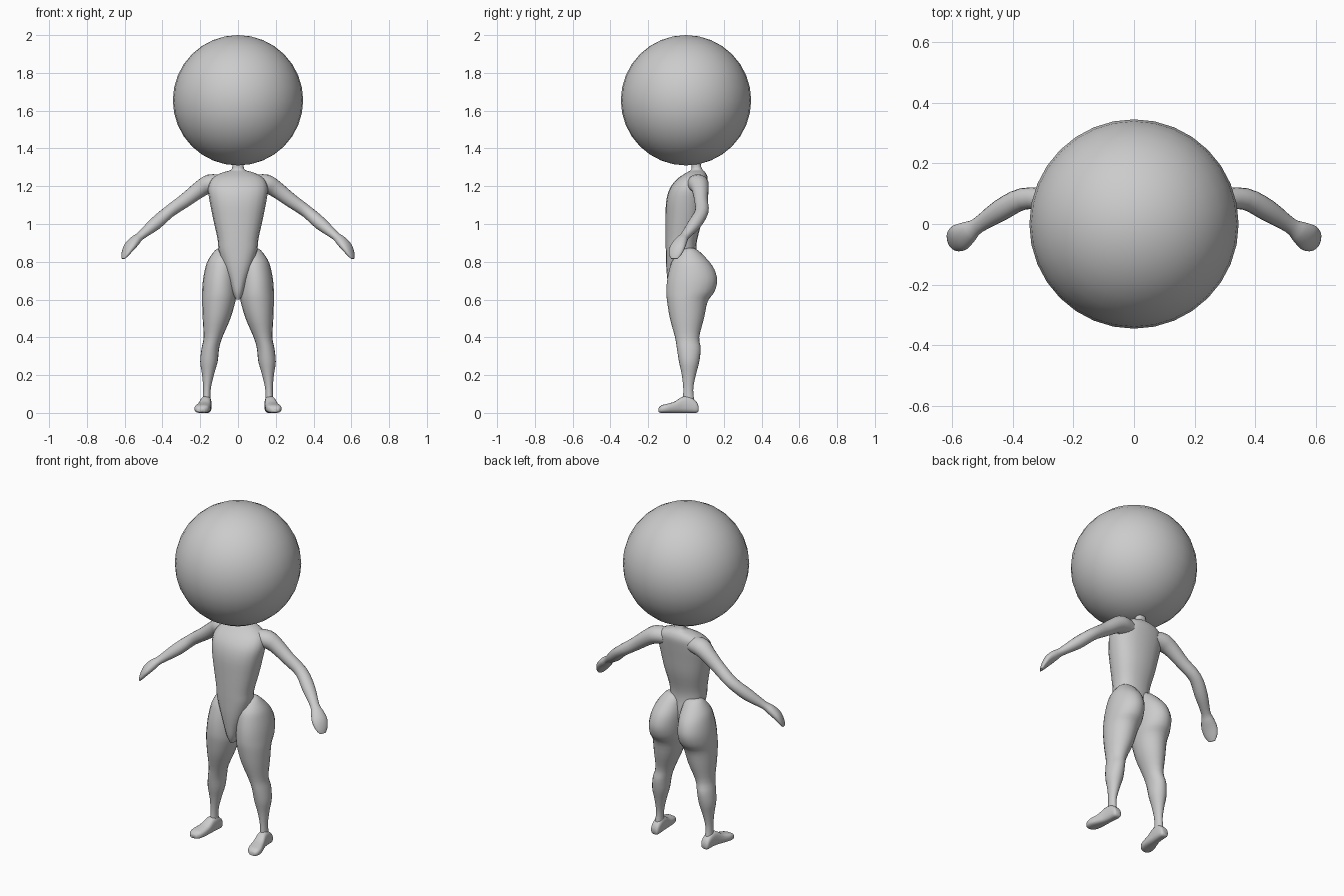
import bpy, bmesh, math
from mathutils import Vector

if "Cube" in bpy.data.objects:
    bpy.data.objects.remove(bpy.data.objects["Cube"])

grey = bpy.data.materials.new("plain grey")
grey.diffuse_color = (0.6, 0.6, 0.6, 1)
grey.use_nodes = True
grey.node_tree.nodes["Principled BSDF"].inputs["Base Color"].default_value = grey.diffuse_color
SIDES = 20


def spline(rows, steps=3):
    """Catmull-Rom interpolation of section rows."""
    out = []
    for i in range(len(rows) - 1):
        a, b, c, d = rows[max(i - 1, 0)], rows[i], rows[i + 1], rows[min(i + 2, len(rows) - 1)]
        for s in range(steps):
            t = s / steps
            out.append([0.5 * (2 * q + (r - p) * t + (2 * p - 5 * q + 4 * r - w) * t * t
                               + (3 * q - p - 3 * r + w) * t ** 3)
                        for p, q, r, w in zip(a, b, c, d)])
    return out + [list(rows[-1])]


def finish(obj, angle=60):
    obj.data.materials.append(grey)
    bpy.ops.object.select_all(action='DESELECT')
    obj.select_set(True)
    bpy.context.view_layer.objects.active = obj
    bpy.ops.object.shade_smooth_by_angle(angle=math.radians(angle))


def loft(name, rings, mirror=False):
    """Skin a stack of closed rings and cap both ends."""
    bm = bmesh.new()
    loops = [[bm.verts.new(p) for p in ring] for ring in rings]
    for a, b in zip(loops, loops[1:]):
        for i in range(SIDES):
            j = (i + 1) % SIDES
            bm.faces.new((a[i], a[j], b[j], b[i]))
    bm.faces.new(loops[0])
    bm.faces.new(loops[-1])
    bmesh.ops.recalc_face_normals(bm, faces=bm.faces)
    me = bpy.data.meshes.new(name)
    bm.to_mesh(me)
    bm.free()
    obj = bpy.data.objects.new(name, me)
    bpy.context.collection.objects.link(obj)
    finish(obj)
    if mirror:
        obj.modifiers.new("Mirror", 'MIRROR')


def box_ring(lo_u, hi_u, lo_v, hi_v, place, power=1.0):
    """Rounded ring filling a rectangle; place maps (u, v) to a point."""
    ring = []
    for i in range(SIDES):
        a = 2 * math.pi * i / SIDES
        c, s = math.cos(a), math.sin(a)
        c, s = math.copysign(abs(c) ** power, c), math.copysign(abs(s) ** power, s)
        ring.append(place((lo_u + hi_u) / 2 + c * (hi_u - lo_u) / 2,
                          (lo_v + hi_v) / 2 + s * (hi_v - lo_v) / 2))
    return ring


def upright(rows, power=1.0):
    return [box_ring(x0, x1, y0, y1, lambda u, v, z=z: (u, v, z), power)
            for z, x0, x1, y0, y1 in spline(rows)]


# Head
bpy.ops.mesh.primitive_uv_sphere_add(segments=32, ring_count=16, radius=0.345, location=(0, 0, 1.655))
head = bpy.context.object
head.name = "head"
finish(head)

# Torso and neck: height, half width, front, back
torso = [(0.60, 0.012, -0.07, 0.00), (0.64, 0.03, -0.088, 0.03), (0.70, 0.05, -0.098, 0.06),
         (0.78, 0.08, -0.105, 0.065), (0.86, 0.102, -0.107, 0.055), (0.92, 0.108, -0.108, 0.06),
         (1.02, 0.13, -0.108, 0.085), (1.12, 0.15, -0.105, 0.10), (1.19, 0.158, -0.085, 0.11),
         (1.24, 0.14, -0.045, 0.115), (1.27, 0.09, 0.00, 0.105), (1.285, 0.04, 0.025, 0.09),
         (1.305, 0.03, 0.03, 0.08), (1.345, 0.03, 0.025, 0.075)]
loft("torso", upright([(z, -w, w, f, b) for z, w, f, b in torso], 0.85))

# Legs: height, inner x, outer x, front, back
leg = [(0.872, 0.055, 0.10, 0.00, 0.04), (0.86, 0.02, 0.122, -0.03, 0.065), (0.81, 0.008, 0.158, -0.07, 0.115),
       (0.76, 0.004, 0.175, -0.088, 0.15), (0.70, 0.004, 0.186, -0.10, 0.165), (0.64, 0.006, 0.19, -0.104, 0.15),
       (0.59, 0.014, 0.19, -0.10, 0.115), (0.50, 0.04, 0.187, -0.085, 0.095), (0.40, 0.083, 0.182, -0.058, 0.07),
       (0.34, 0.10, 0.193, -0.048, 0.078), (0.27, 0.108, 0.20, -0.037, 0.07), (0.20, 0.128, 0.19, -0.022, 0.052),
       (0.12, 0.145, 0.184, -0.014, 0.038), (0.03, 0.143, 0.19, -0.02, 0.05)]
loft("leg", upright(leg), True)

# Feet: y, inner x, outer x, sole, top
foot = [(0.066, 0.15, 0.185, 0.008, 0.035), (0.055, 0.142, 0.192, 0.0, 0.06), (0.02, 0.14, 0.196, 0.0, 0.085),
        (-0.02, 0.142, 0.202, 0.0, 0.085), (-0.06, 0.144, 0.215, 0.0, 0.06), (-0.10, 0.148, 0.229, 0.0, 0.048),
        (-0.13, 0.158, 0.228, 0.0, 0.04), (-0.146, 0.178, 0.215, 0.004, 0.025)]
loft("foot", [box_ring(x0, x1, z0, z1, lambda u, v, y=y: (u, y, max(v, 0)), 0.7)
              for y, x0, x1, z0, z1 in spline(foot)], True)

# Arms and hands: centre x, y, z, half width, half thickness
arm = [(0.09, 0.055, 1.215, 0.05, 0.045), (0.15, 0.065, 1.212, 0.055, 0.05), (0.20, 0.075, 1.185, 0.045, 0.044),
       (0.28, 0.08, 1.125, 0.036, 0.037), (0.365, 0.083, 1.065, 0.036, 0.033), (0.44, 0.045, 1.00, 0.036, 0.034),
       (0.515, -0.005, 0.938, 0.026, 0.022), (0.545, -0.025, 0.912, 0.036, 0.026),
       (0.575, -0.045, 0.878, 0.045, 0.024), (0.597, -0.057, 0.84, 0.036, 0.015), (0.608, -0.062, 0.816, 0.018, 0.006)]
path = spline(arm)
rings = []
for i, (x, y, z, w, h) in enumerate(path):
    t = (Vector(path[min(i + 1, len(path) - 1)][:3]) - Vector(path[max(i - 1, 0)][:3])).normalized()
    side = Vector((0, 0, 1)).cross(t).normalized()
    up = t.cross(side)
    rings.append(box_ring(-w, w, -h, h, lambda u, v, c=Vector((x, y, z)), s=side, n=up: c + s * u + n * v))
loft("arm", rings, True)
